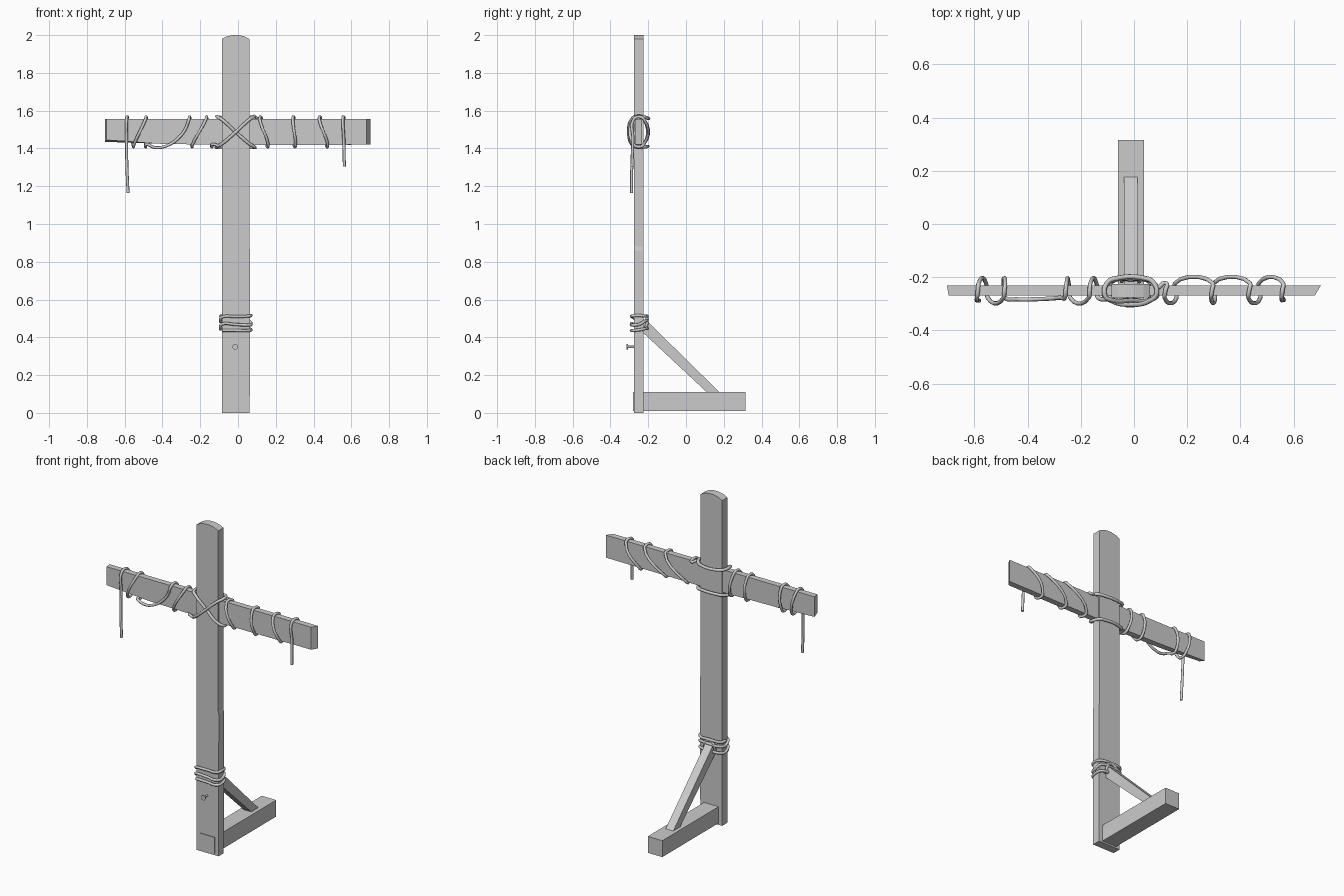
import bpy, bmesh
from mathutils import Vector


def prism(name, pts_a, pts_b):
    # solid between two matching outlines
    bm = bmesh.new()
    a = [bm.verts.new(p) for p in pts_a]
    b = [bm.verts.new(p) for p in pts_b]
    n = len(a)
    bm.faces.new(a)
    bm.faces.new(b[::-1])
    for i in range(n):
        bm.faces.new((a[i], b[i], b[(i + 1) % n], a[(i + 1) % n]))
    bmesh.ops.recalc_face_normals(bm, faces=bm.faces)
    me = bpy.data.meshes.new(name)
    bm.to_mesh(me)
    bm.free()
    ob = bpy.data.objects.new(name, me)
    bpy.context.collection.objects.link(ob)
    return ob


def rope(name, pts, radius=0.008, closed=False):
    # round rope through the given points
    cu = bpy.data.curves.new(name, 'CURVE')
    cu.dimensions = '3D'
    cu.bevel_depth = radius
    cu.bevel_resolution = 2
    cu.resolution_u = 5
    cu.use_fill_caps = True
    sp = cu.splines.new('BEZIER')
    sp.bezier_points.add(len(pts) - 1)
    for bp, p in zip(sp.bezier_points, pts):
        bp.co = p
        bp.handle_left_type = bp.handle_right_type = 'AUTO'
    sp.use_cyclic_u = closed
    sp.use_smooth = True
    ob = bpy.data.objects.new(name, cu)
    bpy.context.collection.objects.link(ob)
    bpy.ops.object.select_all(action='DESELECT')
    ob.select_set(True)
    bpy.context.view_layer.objects.active = ob
    bpy.ops.object.convert(target='MESH')
    return bpy.context.object


# upright post with a shallow arched top
outline = [(-0.085, 0), (0.062, 0), (0.064, 0.86), (0.06, 0.88), (0.06, 1.98),
           (0.035, 1.993), (0.005, 2.0), (-0.028, 2.0), (-0.06, 1.993), (-0.085, 1.98)]
prism("post", [(x, -0.276, z) for x, z in outline], [(x, -0.226, z) for x, z in outline])

# crossbeam, ends cut at an angle and lower left corner trimmed
prism("crossbeam",
      [(-0.697, -0.268, 1.445), (-0.42, -0.268, 1.425), (0, -0.268, 1.417), (0.68, -0.268, 1.42),
       (0.68, -0.268, 1.557), (-0.697, -0.268, 1.557)],
      [(-0.703, -0.232, 1.435), (-0.42, -0.232, 1.425), (0, -0.232, 1.417), (0.702, -0.232, 1.42),
       (0.702, -0.232, 1.557), (-0.703, -0.232, 1.557)])

# foot beam, tenoned through the post
foot = [(-0.281, 0.01), (0.315, 0.01), (0.315, 0.11), (-0.281, 0.11)]
prism("foot_beam", [(-0.061, y, z) for y, z in foot], [(0.037, y, z) for y, z in foot])

# diagonal brace
brace = [(-0.228, 0.425), (0.115, 0.105), (0.182, 0.105), (-0.215, 0.495), (-0.228, 0.495)]
prism("brace", [(-0.038, y, z) for y, z in brace], [(0.013, y, z) for y, z in brace])

# nail in the post
for name, r, y0, y1 in (("nail_head", 0.015, -0.314, -0.307), ("nail_shank", 0.006, -0.308, -0.265)):
    bpy.ops.mesh.primitive_cylinder_add(vertices=12, radius=r, depth=y1 - y0,
                                        location=(-0.015, (y0 + y1) / 2, 0.35),
                                        rotation=(1.5708, 0, 0))
    bpy.context.object.name = name

# crossed lashing at the joint
rope("cross_lashing", [
    (-0.108, -0.272, 1.567), (-0.085, -0.286, 1.553), (-0.012, -0.287, 1.487), (0.06, -0.285, 1.425),
    (0.09, -0.262, 1.406), (0.07, -0.218, 1.408), (0.04, -0.208, 1.41), (-0.065, -0.208, 1.41),
    (-0.097, -0.222, 1.408), (-0.115, -0.262, 1.408), (-0.085, -0.288, 1.425), (-0.012, -0.303, 1.487),
    (0.06, -0.288, 1.553), (0.085, -0.262, 1.569), (0.07, -0.217, 1.565), (0.035, -0.203, 1.56),
    (-0.06, -0.203, 1.56), (-0.1, -0.22, 1.565)], 0.009, True)

F, B, T, L = -0.277, -0.223, 1.566, 1.41


def over(x):
    # pass over the top edge, front to back
    return [(x, F, T - 0.012), (x + 0.003, -0.25, T + 0.002), (x + 0.006, B, T - 0.012)]


def under(x):
    # pass under the bottom edge, back to front
    return [(x - 0.006, B, L + 0.012), (x - 0.003, -0.25, L - 0.002), (x, F, L + 0.012)]


# rope winding along the left arm with a loose sag and hanging end
left = [(-0.582, -0.288, 1.165), (-0.588, -0.287, 1.3), (-0.59, -0.281, 1.45)] + over(-0.59)
left += under(-0.55) + over(-0.49) + under(-0.485)
left += [(-0.44, -0.283, 1.405), (-0.38, -0.283, 1.413), (-0.31, -0.28, 1.46), (-0.275, F, 1.51)]
left += over(-0.26) + under(-0.24) + over(-0.17) + under(-0.135) + [(-0.1, -0.284, 1.413)]
rope("left_arm_rope", left)

# rope winding along the right arm, built outward with a hanging end
right = [(0.09, -0.24, T)]
for x_top, x_low in ((0.115, 0.16), (0.29, 0.305), (0.43, 0.475)):
    right += [(x, y, z) for x, y, z in over(x_top)[::-1]]
    right += [(x, y, z) for x, y, z in under(x_low)[::-1]]
right += over(0.555)[::-1] + [(0.56, -0.281, 1.45), (0.563, -0.286, 1.305)]
rope("right_arm_rope", right)

# three turns of rope binding the brace to the post
turns = []
for zl, zr, zb in ((0.437, 0.436, 0.445), (0.47, 0.465, 0.485), (0.507, 0.513, 0.512)):
    turns += [(-0.085, -0.282, zl), (-0.012, -0.284, (zl + zr) / 2), (0.06, -0.282, zr),
              (0.069, -0.25, zr + 0.003), (0.06, -0.219, zb)]
    turns += [(-0.012, -0.207, zb + 0.002), (-0.085, -0.219, zb), (-0.093, -0.25, zb)]
rope("brace_binding", turns)
# short tie around the head of the brace
rope("brace_tie", [(-0.046, -0.215, 0.45), (-0.044, -0.205, 0.49), (-0.03, -0.207, 0.505),
                   (0.008, -0.207, 0.503), (0.02, -0.205, 0.485), (0.02, -0.216, 0.44)])
